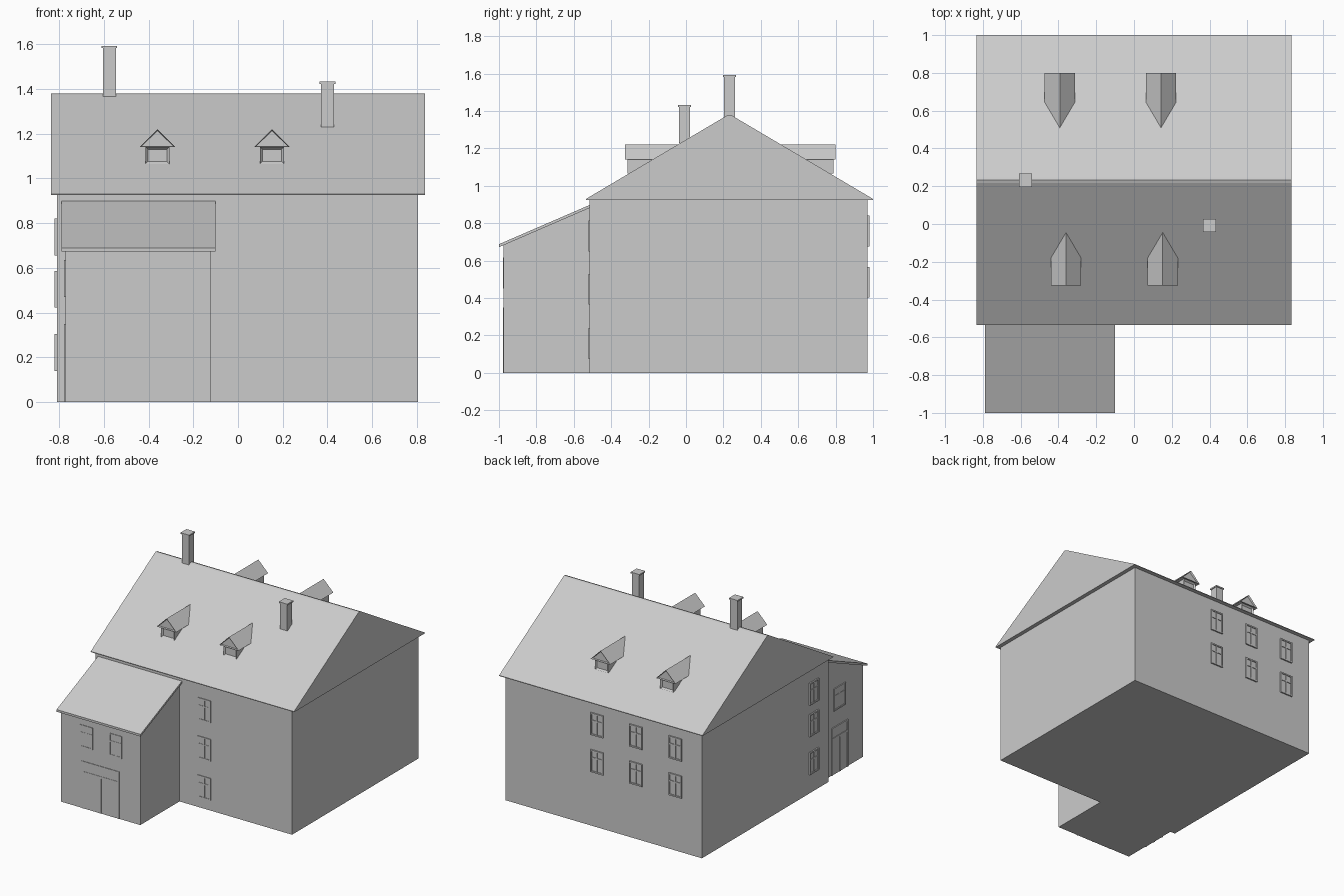
import bpy, bmesh
from math import pi
from mathutils import Matrix, Vector

if "Cube" in bpy.data.objects:
    bpy.data.objects.remove(bpy.data.objects["Cube"])


def finish(bm, name):
    bmesh.ops.recalc_face_normals(bm, faces=bm.faces)
    me = bpy.data.meshes.new(name)
    bm.to_mesh(me)
    bm.free()
    ob = bpy.data.objects.new(name, me)
    bpy.context.collection.objects.link(ob)
    return ob


def prism(name, profile, x0, x1):
    """Extrude a (y, z) profile along x."""
    bm = bmesh.new()
    f = bm.faces.new([bm.verts.new((x0, y, z)) for y, z in profile])
    r = bmesh.ops.extrude_face_region(bm, geom=[f])
    vs = [g for g in r["geom"] if isinstance(g, bmesh.types.BMVert)]
    bmesh.ops.translate(bm, verts=vs, vec=(x1 - x0, 0, 0))
    return finish(bm, name)


def boxes(name, parts, mat=Matrix()):
    """Join boxes given as (x0, x1, y0, y1, z0, z1) into one object."""
    bm = bmesh.new()
    for x0, x1, y0, y1, z0, z1 in parts:
        m = Matrix.Translation(((x0 + x1) / 2, (y0 + y1) / 2, (z0 + z1) / 2))
        m = m @ Matrix.Diagonal((x1 - x0, y1 - y0, z1 - z0, 1))
        bmesh.ops.create_cube(bm, size=1, matrix=mat @ m)
    return finish(bm, name)


def place(x, y, z, turn):
    return Matrix.Translation((x, y, z)) @ Matrix.Rotation(turn, 4, 'Z')


def window(name, mat, d, w=0.105, h=0.165):
    # frame, mullion, transom and recessed pane; outward is local -y
    a, t = w / 2, 0.01
    boxes(name, [(-a, -a + t, -d, 0, 0, h), (a - t, a, -d, 0, 0, h),
                 (-a + t, a - t, -d, 0, 0, t), (-a + t, a - t, -d, 0, h - t, h),
                 (-t / 2, t / 2, -d * .8, 0, t, h - t),
                 (-a + t, a - t, -d * .8, 0, h * .62, h * .62 + t),
                 (-a + t, a - t, -d * .3, 0, t, h - t)], mat)


def door(name, mat, w, d=0.004, h=0.35):
    # leaves below a transom band
    a, t = w / 2, 0.012
    boxes(name, [(-a, -a + t, -d, 0, 0, h), (a - t, a, -d, 0, 0, h),
                 (-a + t, a - t, -d, 0, h - t, h),
                 (-a + t, a - t, -d, 0, .26, .275),
                 (-t / 2, t / 2, -d, 0, 0, .26),
                 (-a + t, a - t, -d * .4, 0, 0, h - t)], mat)


# Main house and its solid gabled roof
EAVE, RIDGE, RY, TOP = 0.93, 1.38, 0.232, 1.384
SLOPE = (TOP - EAVE) / (RY + 0.535)
boxes("main_walls", [(-0.81, 0.805, -0.515, 0.97, 0, 0.93)])
prism("main_roof", [(-0.535, 0.925), (-0.535, EAVE), (RY - .015, TOP - .009),
                    (RY, RIDGE), (RY + .015, TOP - .009), (1.0, EAVE), (1.0, 0.925)],
      -0.835, 0.835)

# Front extension with lean-to roof
prism("extension_walls", [(-0.975, 0), (-0.51, 0), (-0.51, 0.885), (-0.975, 0.685)],
      -0.77, -0.12)
prism("extension_roof", [(-1.0, 0.672), (-1.0, 0.688), (-0.51, 0.90), (-0.51, 0.884)],
      -0.79, -0.10)


def dormer(name, x, front, side):
    # side = -1 for the front slope, +1 for the back slope
    def roof_y(z):
        return RY + side * (TOP - z) / SLOPE

    def body(part, pts, y0, inset, depth):
        bm = bmesh.new()
        fr = [bm.verts.new((x + u, y0, z)) for u, z in pts]
        bk = [bm.verts.new((x + u, roof_y(z) - side * .003, z)) for u, z in pts]
        face = bm.faces.new(fr)
        bm.faces.new(bk[::-1])
        n = len(pts)
        for i in range(n):
            j = (i + 1) % n
            bm.faces.new((fr[i], bk[i], bk[j], fr[j]))
        bmesh.ops.recalc_face_normals(bm, faces=bm.faces)
        bmesh.ops.inset_individual(bm, faces=[face], thickness=inset)
        bmesh.ops.translate(bm, verts=face.verts, vec=(0, -side * depth, 0))
        finish(bm, name + part)

    body("_roof", [(-.08, 1.14), (.08, 1.14), (0, 1.22)], front, .008, .012)
    body("_window", [(-.053, 1.065), (.053, 1.065), (.053, 1.14), (-.053, 1.14)],
         front - side * .012, .014, .012)


for i, x in enumerate((-0.36, 0.152)):
    dormer(f"front_dormer_{i}", x, -0.325, -1)
for i, x in enumerate((-0.393, 0.143)):
    dormer(f"back_dormer_{i}", x, 0.80, 1)

# Chimneys with thin caps
for n, x, y, z0, z1 in (("ridge", -.575, .232, 1.365, 1.592), ("slope", .40, -.008, 1.23, 1.432)):
    boxes(n + "_chimney", [(x - .029, x + .029, y - .029, y + .029, z0, z1 - .01),
                           (x - .035, x + .035, y - .035, y + .035, z1 - .01, z1)])

# Windows on the main house
for i, x in enumerate((0.05, -0.27, -0.593)):
    for j, z in enumerate((0.402, 0.677)):
        window(f"back_window_{i}_{j}", place(x, 0.97, z, pi), 0.01)
for j, z in enumerate((0.14, 0.422, 0.655)):
    window(f"left_window_{j}", place(-0.81, -0.34, z, -pi / 2), 0.01)
for j, z in enumerate((0.075, 0.365, 0.65)):
    window(f"front_window_{j}", place(0.085, -0.515, z, 0), 0.005)

# Windows and doors on the extension
for i, x in enumerate((-0.562, -0.322)):
    window(f"extension_window_{i}", place(x, -0.975, 0.452, 0), 0.004)
window("extension_side_window", place(-0.77, -0.70, 0.47, -pi / 2), 0.007, w=0.14)
door("extension_front_door", place(-0.445, -0.975, 0, 0), 0.31)
door("extension_side_door", place(-0.77, -0.70, 0, -pi / 2), 0.19, d=0.007)
